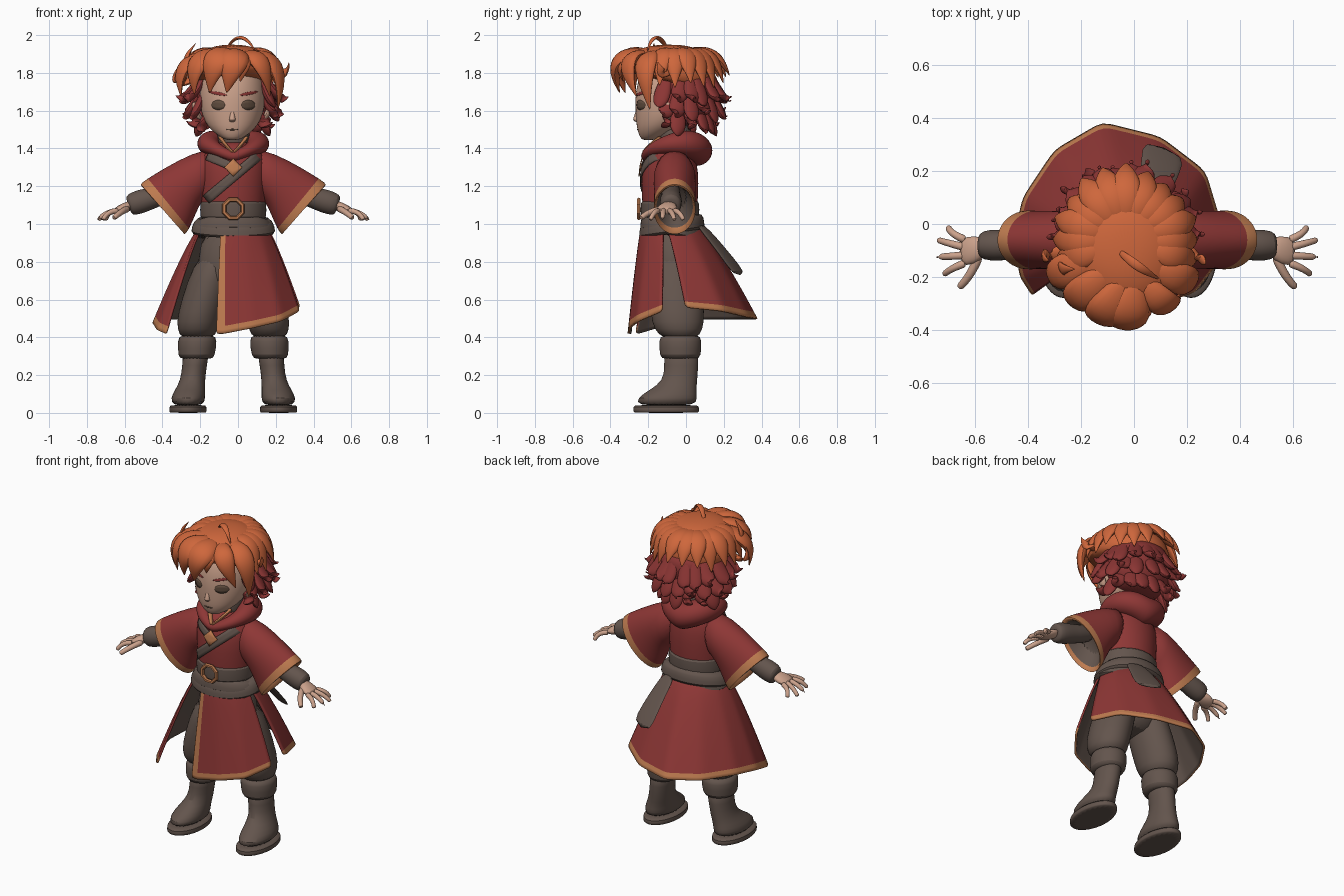
import bpy, bmesh, random
from math import sin, cos, pi, radians, sqrt
from mathutils import Vector as V
from mathutils.bvhtree import BVHTree

if "Cube" in bpy.data.objects:
    bpy.data.objects.remove(bpy.data.objects["Cube"])
random.seed(4)
CX = -0.025  # body centre line


def material(name, r, g, b):
    m = bpy.data.materials.new(name)
    m.use_nodes = True
    m.diffuse_color = (r, g, b, 1)
    bsdf = m.node_tree.nodes["Principled BSDF"]
    bsdf.inputs["Base Color"].default_value = (r, g, b, 1)
    bsdf.inputs["Roughness"].default_value = 0.8
    return m


ORANGE = material("orange_hair", 0.62, 0.135, 0.045)
AUBURN = material("auburn_hair", 0.26, 0.036, 0.034)
CLOTH = material("red_cloth", 0.27, 0.038, 0.036)
TRIM = material("tan_trim", 0.52, 0.2, 0.08)
BROWN = material("brown_leather", 0.125, 0.09, 0.074)
SKIN = material("skin", 0.6, 0.36, 0.26)
EYE = material("eye_brown", 0.12, 0.075, 0.05)


def ring(x, y, z, rx, ry, tilt=0):
    return V((x, y, z)), V((rx, 0, 0)), V((0, ry, tilt))


def loft(bm, rings, mats=None, n=24, closed=False):
    """Skin a row of elliptical sections (centre, axis, axis)."""
    rows = [[bm.verts.new(c + u * cos(2 * pi * i / n) + v * sin(2 * pi * i / n))
             for i in range(n)] for c, u, v in rings]
    mats = mats or [0] * len(rows)
    for j in range(len(rows) - (0 if closed else 1)):
        a, b = rows[j], rows[(j + 1) % len(rows)]
        for i in range(n):
            k = (i + 1) % n
            bm.faces.new((a[i], a[k], b[k], b[i])).material_index = mats[j]
    if not closed:
        bm.faces.new(rows[0]).material_index = mats[0]
        bm.faces.new(rows[-1]).material_index = mats[len(rows) - 2]


def lock(bm, p0, p1, p2, w, flat=0.5, hair=True, core=(-0.03, -0.07, 1.7)):
    """Curved strand; hair tapers to a point, fingers stay round."""
    p0, p1, p2 = V(p0), V(p1), V(p2)
    rings = []
    for i in range(8):
        s = i / 7
        c = p0 * (1 - s) ** 2 + p1 * 2 * s * (1 - s) + p2 * s * s
        t = ((p1 - p0) * (1 - s) + (p2 - p1) * s).normalized()
        u = t.cross(c - V(core)).normalized()
        r = w * (max(0.03, sin(pi * (0.15 + 0.85 * s))) if hair else 1 - 0.25 * s)
        rings.append((c, u * r, u.cross(t) * r * flat))
    loft(bm, rings, n=8)


def finish(name, bm, *mats, subsurf=1, recalc=True):
    if recalc:
        bmesh.ops.recalc_face_normals(bm, faces=bm.faces[:])
    me = bpy.data.meshes.new(name)
    bm.to_mesh(me)
    bm.free()
    ob = bpy.data.objects.new(name, me)
    bpy.context.collection.objects.link(ob)
    for m in mats:
        me.materials.append(m)
    bpy.ops.object.select_all(action="DESELECT")
    ob.select_set(True)
    bpy.context.view_layer.objects.active = ob
    bpy.ops.object.shade_smooth_by_angle(angle=radians(50))
    if subsurf:
        ob.modifiers.new("smooth", "SUBSURF").levels = subsurf
        ob.modifiers["smooth"].render_levels = subsurf
    return ob


def part(name, rings, *mats, seg=None, n=24):
    bm = bmesh.new()
    loft(bm, rings, seg, n)
    return finish(name, bm, *mats)


def strip(name, target, a, b, width, mat, lift=0.006):
    """Thin plate from a to b in (x, z), laid on the front of the target."""
    tree = BVHTree.FromObject(target, bpy.context.evaluated_depsgraph_get())
    a, b = V(a), V(b)
    side = V((-(b - a).y, (b - a).x)).normalized()
    bm, rows = bmesh.new(), []
    for i in range(13):
        row = []
        for k in (-1, -0.33, 0.33, 1):
            p = a.lerp(b, i / 12) + side * k * width(i / 12)
            hit = tree.ray_cast(V((p.x, -2, p.y)), V((0, 1, 0)))[0]
            row.append(bm.verts.new((p.x, hit.y - lift if hit else -0.08, p.y)))
        rows.append(row)
    for r, q in zip(rows, rows[1:]):
        for k in range(3):
            bm.faces.new((r[k], r[k + 1], q[k + 1], q[k]))
    ob = finish(name, bm, mat, subsurf=0)
    ob.modifiers.new("thick", "SOLIDIFY").thickness = 0.006
    return ob


oval = lambda r: lambda t: max(0.002, r * sqrt(max(0, 1 - (2 * t - 1) ** 2)))
flat_w = lambda r: lambda t: r

# Head, ears and face
head = part("head", [ring(-0.03, y, z, rx, ry) for z, y, rx, ry in (
    (1.443, -0.2, 0.03, 0.03), (1.46, -0.185, 0.065, 0.06), (1.5, -0.15, 0.118, 0.11),
    (1.55, -0.115, 0.152, 0.15), (1.62, -0.09, 0.174, 0.18), (1.7, -0.08, 0.178, 0.19),
    (1.8, -0.08, 0.16, 0.165), (1.87, -0.08, 0.1, 0.1))], SKIN)
part("nose", [ring(-0.03, y, z, r, r) for z, y, r in (
    (1.538, -0.255, 0.012), (1.55, -0.265, 0.02), (1.57, -0.262, 0.014), (1.61, -0.255, 0.008))], SKIN, n=10)
for s, side in ((-1, "right"), (1, "left")):
    x = -0.025 + s * 0.08
    strip(side + "_eye", head, (x - 0.036, 1.63), (x + 0.036, 1.63), oval(0.026), EYE, 0.002)
    strip(side + "_brow", head, (x - s * 0.045, 1.682), (x + s * 0.05, 1.7), oval(0.008), AUBURN, 0.003)
    part(side + "_ear", [ring(-0.03 + s * dx, -0.1, z, 0.018, r) for z, dx, r in (
        (1.55, 0.165, 0.015), (1.58, 0.185, 0.03), (1.62, 0.2, 0.035), (1.65, 0.195, 0.015))], SKIN, n=10)
strip("mouth", head, (-0.06, 1.5), (0, 1.5), oval(0.004), EYE, 0.002)
part("neck", [ring(CX, -0.06, z, r, r) for z, r in ((1.36, 0.09), (1.45, 0.08), (1.54, 0.1))], BROWN)

# Hair: crown cap and back shell
part("hair_cap", [ring(-0.03, y, z, rx, ry, k) for z, y, rx, ry, k in (
    (1.74, -0.07, 0.19, 0.19, -0.05), (1.77, -0.085, 0.23, 0.235, -0.04), (1.83, -0.09, 0.24, 0.25, -0.02),
    (1.89, -0.09, 0.205, 0.22, 0), (1.935, -0.09, 0.13, 0.15, 0), (1.95, -0.09, 0.04, 0.05, 0))], ORANGE)
part("hair_shell", [ring(-0.03, 0, z, rx, ry) for z, rx, ry in (
    (1.52, 0.1, 0.08), (1.57, 0.175, 0.14), (1.65, 0.205, 0.175), (1.76, 0.2, 0.18), (1.82, 0.15, 0.14))], AUBURN)

# Fringe, flicks and swept-back top strands
bm = bmesh.new()
for p0, p1, p2, w in (
        ((0, -0.2, 1.9), (-0.02, -0.44, 1.92), (-0.06, -0.35, 1.69), 0.09),
        ((-0.02, -0.2, 1.9), (-0.14, -0.42, 1.93), (-0.15, -0.32, 1.69), 0.09),
        ((-0.05, -0.15, 1.9), (-0.27, -0.34, 1.93), (-0.23, -0.27, 1.68), 0.08),
        ((-0.08, -0.1, 1.9), (-0.36, -0.22, 1.9), (-0.3, -0.2, 1.67), 0.075),
        ((0.03, -0.2, 1.9), (0.14, -0.38, 1.92), (0.17, -0.26, 1.67), 0.065),
        ((0.04, -0.15, 1.9), (0.27, -0.26, 1.92), (0.21, -0.19, 1.6), 0.07),
        ((0.01, -0.22, 1.9), (0.05, -0.4, 1.88), (0.01, -0.33, 1.75), 0.045),
        ((-0.1, -0.15, 1.88), (-0.37, -0.17, 1.8), (-0.22, -0.17, 1.96), 0.04),
        ((-0.16, -0.12, 1.8), (-0.4, -0.1, 1.68), (-0.32, -0.14, 1.83), 0.04),
        ((0.12, -0.1, 1.84), (0.27, -0.12, 1.74), (0.27, -0.15, 1.86), 0.04),
        ((-0.06, -0.1, 1.93), (0.02, -0.17, 2.06), (0.1, -0.21, 1.9), 0.02)):
    lock(bm, p0, p1, p2, w)
for i in range(13):
    a = radians(-15 + i * 17.5)
    d, j = V((cos(a), sin(a), 0)), random.uniform(-0.02, 0.02)
    c = V((-0.03, -0.07, 0))
    lock(bm, c + d * 0.08 + V((0, 0, 1.91)), c + d * 0.24 + V((0, 0, 1.94)),
         c + d * (0.285 + j) + V((0, 0, 1.75 + 2 * j)), 0.065)
finish("top_hair", bm, ORANGE)

# Three tiers of curled strands at the back and sides
bm = bmesh.new()
for z, r, tip, drop, count in ((1.77, 0.15, 0.255, 0.13, 13), (1.69, 0.15, 0.245, 0.12, 12), (1.61, 0.12, 0.2, 0.11, 11)):
    for i in range(count):
        a = radians(-28 + i * 236 / (count - 1) + random.uniform(-5, 5))
        d, j = V((cos(a) * 1.1, sin(a), 0)), random.uniform(-0.02, 0.025)
        c = V((-0.03, -0.02, 0))
        lock(bm, c + d * r + V((0, 0, z + 0.03)), c + d * (tip - 0.03) + V((0, 0, z - drop - 0.02)),
             c + d * (tip + j) + V((0, 0, z - drop + 2 * j)), 0.05)
finish("back_hair", bm, AUBURN)

# Tunic, hood and collar
torso = part("tunic", [ring(CX, -0.085, z, rx, ry) for z, rx, ry in (
    (0.95, 0.165, 0.14), (1.08, 0.165, 0.145), (1.22, 0.178, 0.155), (1.33, 0.18, 0.145),
    (1.4, 0.14, 0.115), (1.44, 0.08, 0.07))], CLOTH)
bm, rings = bmesh.new(), []
for i in range(24):
    a = 2 * pi * i / 24
    b, d = (1 - cos(a)) / 2, V((sin(a), -cos(a), 0))
    c = V((CX, -0.075, 1.355 + 0.03 * b + 0.055 * abs(sin(a)))) + d * 0.13
    rings.append((c, d * (0.035 + 0.055 * b), V((0, 0, 0.03 + 0.055 * b))))
loft(bm, rings, n=14, closed=True)
finish("hood", bm, CLOTH)
bm = bmesh.new()
for s in (-1, 1):
    lock(bm, (CX + s * 0.07, -0.13, 1.46), (CX + s * 0.045, -0.19, 1.42), (CX, -0.225, 1.375), 0.018, 0.6, False)
finish("collar", bm, TRIM)

# Chest straps and clasp
strip("long_strap", torso, (0.125, 1.375), (-0.17, 1.13), flat_w(0.026), BROWN, 0.01)
strip("short_strap", torso, (-0.165, 1.36), (-0.02, 1.3), flat_w(0.022), BROWN, 0.009)
strip("clasp", torso, (CX - 0.047, 1.3), (CX + 0.047, 1.3), lambda t: max(0.002, 0.048 * (1 - abs(2 * t - 1))), TRIM, 0.018)

# Belt, buckle, sash and its tail
part("belt", [ring(CX, -0.085, z, 0.178 + g, 0.158 + g) for z, g in (
    (1.02, -0.02), (1.025, 0), (1.125, 0), (1.13, -0.02))], BROWN)
for i, (z, tilt, g) in enumerate(((0.985, -0.03, 0), (0.995, 0.025, 0.006))):
    part("sash_band_%d" % i, [ring(CX, -0.075, z + h, 0.18 + w + g, 0.15 + w * 0.5 + g, tilt) for h, w in (
        (-0.05, 0.02), (-0.04, 0.045), (0.02, 0.025), (0.045, 0))], BROWN)
bpy.ops.mesh.primitive_torus_add(major_segments=8, minor_segments=6, major_radius=0.052, minor_radius=0.012,
                                 location=(CX, -0.25, 1.08), rotation=(pi / 2, radians(22.5), 0))
bpy.context.object.name = "buckle"
bpy.context.object.data.materials.append(TRIM)
part("sash_tail", [(V(c), V((w, -0.4 * w, 0)), V((0, 0.01, 0.008))) for c, w in (
    ((0.06, 0.07, 1.0), 0.05), ((0.08, 0.14, 0.92), 0.06), ((0.1, 0.22, 0.82), 0.075), ((0.115, 0.29, 0.725), 0.085))],
    BROWN, n=12)


# Skirt panels: waist angle, then hem point
def skirt(name, table, edge_trim):
    cols = []
    for a, b in zip(table, table[1:]):
        cols += [[p + (q - p) * k / 4 for p, q in zip(a, b)] for k in range(4)]
    cols.append(table[-1])
    ts = [i / 12 * 0.93 for i in range(13)] + [1]
    bm, grid = bmesh.new(), []
    for ang, x, y, z in cols:
        a = radians(ang)
        top, hem = V((CX + 0.185 * cos(a), -0.08 + 0.16 * sin(a), 0.98)), V((x, y, z))
        col = []
        for t in ts:
            p = top.lerp(hem, t ** 0.85)
            p.z = top.z + (hem.z - top.z) * t
            col.append(bm.verts.new(p))
        grid.append(col)
    for i in range(len(grid) - 1):
        for j in range(len(ts) - 1):
            f = bm.faces.new((grid[i][j], grid[i][j + 1], grid[i + 1][j + 1], grid[i + 1][j]))
            f.material_index = 1 if j == len(ts) - 2 or (edge_trim and i < 4) else 0
    ob = finish(name, bm, CLOTH, TRIM, BROWN, BROWN, recalc=False)
    thick = ob.modifiers.new("lining", "SOLIDIFY")
    thick.thickness, thick.material_offset = 0.012, 2


skirt("front_skirt", ((-111, -0.115, -0.3, 0.42), (-104, -0.075, -0.31, 0.42), (-75, 0.08, -0.305, 0.45),
                      (-45, 0.23, -0.26, 0.485), (-15, 0.33, -0.13, 0.54)), True)
skirt("back_skirt", ((-8, 0.33, 0, 0.56), (30, 0.27, 0.2, 0.54), (65, 0.1, 0.33, 0.51), (95, -0.12, 0.385, 0.5),
                     (125, -0.3, 0.28, 0.5), (155, -0.42, 0.1, 0.5), (180, -0.455, -0.06, 0.48),
                     (193, -0.43, -0.2, 0.44), (200, -0.385, -0.27, 0.42)), False)
part("hips", [ring(CX, -0.065, z, rx, ry) for z, rx, ry in (
    (0.62, 0.1, 0.09), (0.68, 0.19, 0.135), (0.8, 0.19, 0.14), (1.0, 0.16, 0.135))], BROWN)

# Arms and legs, one pass per side
for s, side in ((-1, "right"), (1, "left")):
    part(side + "_sleeve", [(V((CX + s * (a + c) / 2, -0.06, (b + d) / 2)), V((s * (a - c) / 2, 0, (b - d) / 2)),
                             V((0, r, 0))) for a, b, c, d, r in (
        (0.08, 1.415, 0.12, 1.14, 0.1), (0.22, 1.375, 0.165, 1.13, 0.115), (0.36, 1.3, 0.2, 1.05, 0.11),
        (0.465, 1.235, 0.235, 0.965, 0.11), (0.5, 1.21, 0.262, 0.935, 0.115), (0.48, 1.19, 0.262, 0.965, 0.1),
        (0.36, 1.24, 0.22, 1.08, 0.07))], CLOTH, TRIM, BROWN, seg=[0, 0, 0, 1, 1, 2])
    part(side + "_forearm", [(V((CX + s * x, -0.08, z)), V((0, r, 0)), V((s * 0.35 * r, 0, r))) for x, z, r in (
        (0.26, 1.2, 0.05), (0.42, 1.14, 0.052), (0.49, 1.12, 0.062), (0.545, 1.1, 0.056), (0.555, 1.095, 0.04))], BROWN, n=16)
    bm = bmesh.new()
    loft(bm, [(V((CX + s * x, y, z)), V((0, w, 0)), V((0, 0, h))) for x, y, z, w, h in (
        (0.53, -0.085, 1.1, 0.035, 0.03), (0.58, -0.1, 1.085, 0.058, 0.03), (0.635, -0.105, 1.065, 0.055, 0.02))], n=12)
    for y, tx, ty in ((-0.06, 0.675, -0.012), (-0.088, 0.715, -0.06), (-0.118, 0.72, -0.125), (-0.147, 0.69, -0.19)):
        lock(bm, (CX + s * 0.61, y, 1.07), (CX + s * 0.67, (y + ty) / 2, 1.07), (CX + s * tx, ty, 1.02), 0.017, 1, False)
    lock(bm, (CX + s * 0.56, -0.12, 1.08), (CX + s * 0.59, -0.2, 1.07), (CX + s * 0.635, -0.24, 1.03), 0.02, 1, False)
    finish(side + "_hand", bm, SKIN)
    leg = lambda rows: [ring(CX + s * x, y, z, rx, ry) for z, x, y, rx, ry in rows]
    part(side + "_trouser_leg", leg((
        (0.39, 0.19, -0.03, 0.085, 0.09), (0.44, 0.19, -0.04, 0.108, 0.13), (0.52, 0.18, -0.045, 0.118, 0.145),
        (0.7, 0.125, -0.055, 0.118, 0.14), (0.85, 0.09, -0.06, 0.09, 0.12))), BROWN)
    part(side + "_boot", leg((
        (0.035, 0.24, -0.105, 0.085, 0.16), (0.08, 0.24, -0.1, 0.092, 0.16), (0.12, 0.23, -0.07, 0.08, 0.125),
        (0.17, 0.215, -0.03, 0.066, 0.09), (0.25, 0.205, -0.025, 0.064, 0.09), (0.34, 0.195, -0.025, 0.075, 0.095))), BROWN)
    part(side + "_boot_sole", leg((
        (0, 0.24, -0.105, 0.098, 0.172), (0.005, 0.24, -0.105, 0.1, 0.176), (0.035, 0.24, -0.105, 0.1, 0.176),
        (0.042, 0.24, -0.105, 0.09, 0.165))), BROWN)
    part(side + "_boot_cuff", leg((
        (0.285, 0.195, -0.03, 0.08, 0.09), (0.295, 0.195, -0.03, 0.098, 0.11), (0.39, 0.19, -0.03, 0.106, 0.115),
        (0.415, 0.19, -0.03, 0.09, 0.1))), BROWN)
